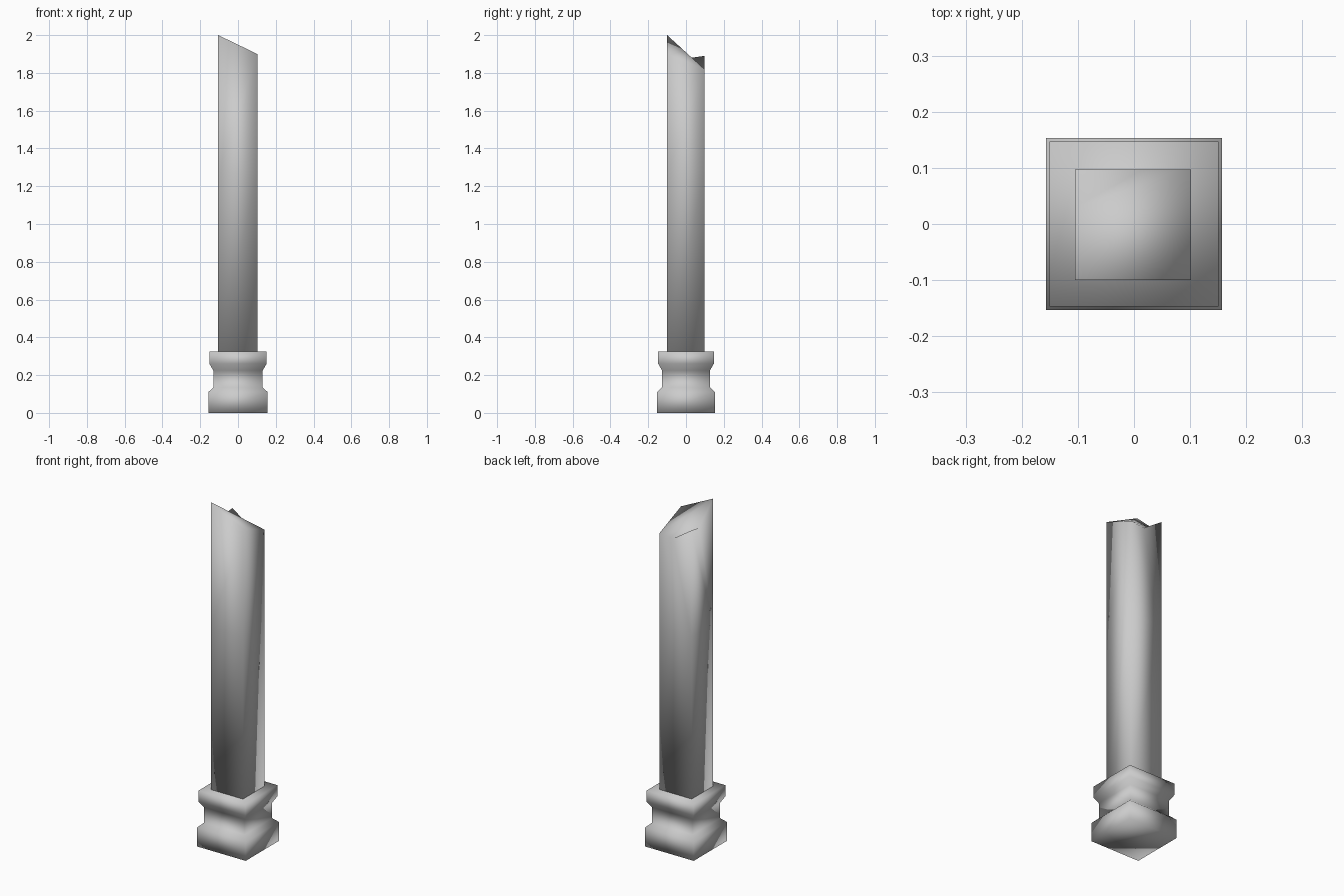
import bpy, bmesh

cube = bpy.data.objects.get("Cube")
if cube:
    bpy.data.objects.remove(cube, do_unlink=True)

stone = bpy.data.materials.new("grey stone")
stone.use_nodes = True
grey = (0.6, 0.6, 0.6, 1)
stone.diffuse_color = grey
stone.node_tree.nodes["Principled BSDF"].inputs["Base Color"].default_value = grey


def finish(bm, name):
    bmesh.ops.recalc_face_normals(bm, faces=bm.faces)
    for f in bm.faces:
        f.smooth = True
    mesh = bpy.data.meshes.new(name)
    bm.to_mesh(mesh)
    bm.free()
    mesh.materials.append(stone)
    obj = bpy.data.objects.new(name, mesh)
    bpy.context.collection.objects.link(obj)


def bridge(bm, a, b):
    n = len(a)
    for i in range(n):
        bm.faces.new((a[i], a[(i + 1) % n], b[(i + 1) % n], b[i]))


CORNERS = ((-1, -1), (1, -1), (1, 1), (-1, 1))

# Square moulded base: (half width, height) profile
bm = bmesh.new()
profile = ((0.157, 0), (0.157, 0.11), (0.131, 0.135),
           (0.131, 0.225), (0.151, 0.26), (0.151, 0.325))
rings = [[bm.verts.new((sx * w, sy * (w - 0.004), z)) for sx, sy in CORNERS]
         for w, z in profile]
for lower, upper in zip(rings, rings[1:]):
    bridge(bm, lower, upper)
bm.faces.new(rings[0])
bm.faces.new(rings[-1])
finish(bm, "column_base")

# Square shaft with a slanted, broken top
bm = bmesh.new()
L, R, F, B = -0.105, 0.102, -0.1, 0.097
plan = ((L, F), (R, F), (R, B), (L, B))
low, mid = [[bm.verts.new((x, y, z)) for x, y in plan] for z in (0.32, 1.27)]
bridge(bm, low, mid)
bm.faces.new(low)
fl, fr, br, bl = [bm.verts.new((x, y, z))
                  for (x, y), z in zip(plan, (2.0, 1.9, 1.82, 1.89))]
back_notch = bm.verts.new((0.015, B, 1.81))
side_notch = bm.verts.new((L, 0.03, 1.88))
for face in ((mid[0], mid[1], fr, fl), (mid[1], mid[2], br, fr),
             (mid[2], mid[3], bl, back_notch, br),
             (mid[3], mid[0], fl, side_notch, bl),
             (fl, fr, br), (fl, br, side_notch),
             (br, back_notch, side_notch), (back_notch, bl, side_notch)):
    bm.faces.new(face)
finish(bm, "broken_shaft")
